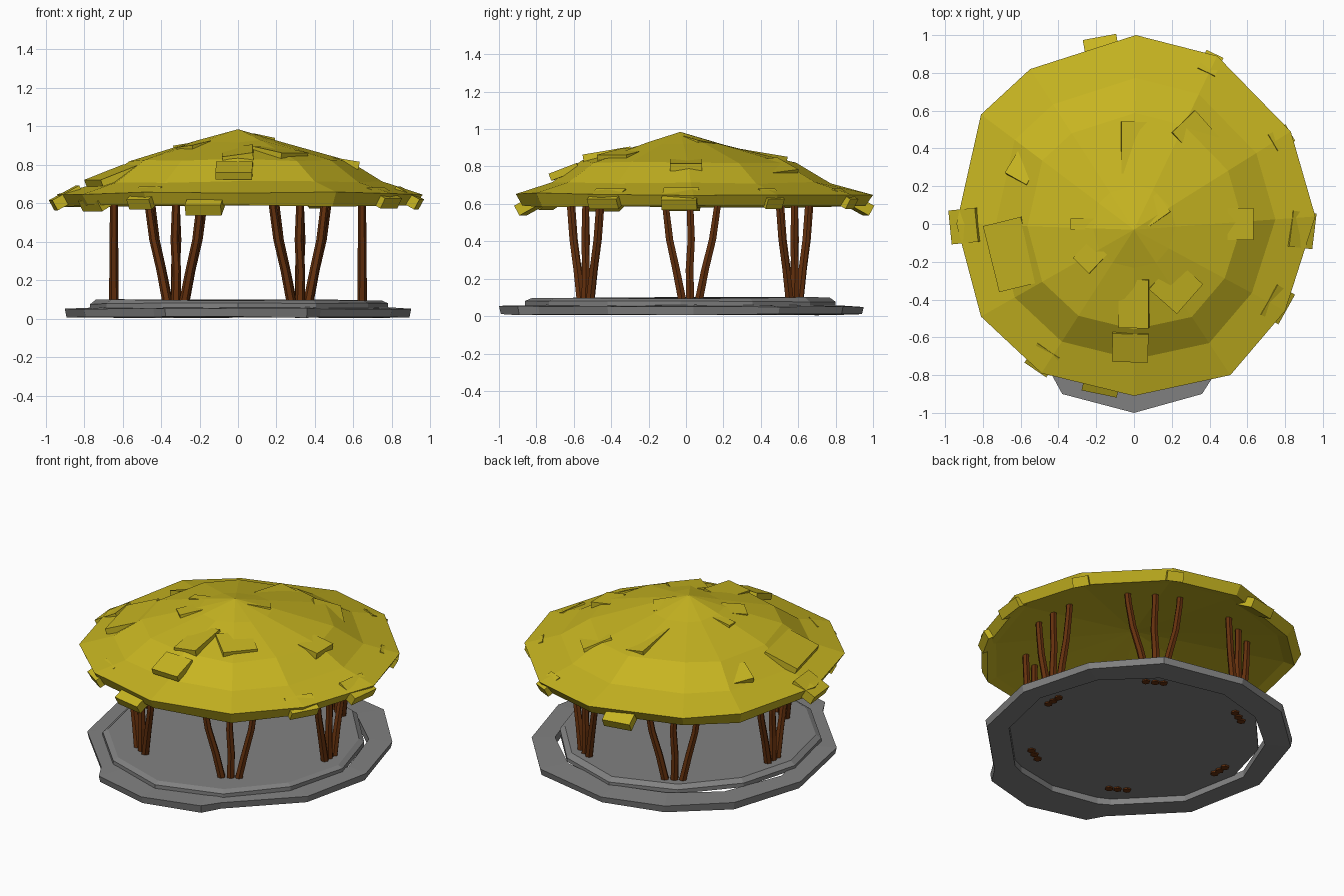
import bpy, bmesh, math, random
from mathutils import Vector, Matrix

if "Cube" in bpy.data.objects:
    bpy.data.objects.remove(bpy.data.objects["Cube"])

random.seed(4)


def material(name, rgb):
    m = bpy.data.materials.new(name)
    m.diffuse_color = (*rgb, 1)
    m.use_nodes = True
    m.node_tree.nodes["Principled BSDF"].inputs["Base Color"].default_value = m.diffuse_color
    return m


thatch = material("thatch", (0.57, 0.46, 0.015))
wood = material("wood", (0.13, 0.03, 0.004))
stone = material("stone", (0.22, 0.22, 0.22))


def finish(name, bm, mat):
    bmesh.ops.recalc_face_normals(bm, faces=bm.faces)
    me = bpy.data.meshes.new(name)
    bm.to_mesh(me)
    bm.free()
    ob = bpy.data.objects.new(name, me)
    bpy.context.collection.objects.link(ob)
    me.materials.append(mat)
    return ob


def loft(bm, rings, start=None, end=None, loop=False):
    """Skin a stack of equal rings; close the ends with points, flat caps or onto each other."""
    vs = [[bm.verts.new(p) for p in r] for r in rings]
    n = len(vs[0])
    for a, b in zip(vs, vs[1:] + ([vs[0]] if loop else [])):
        for i in range(n):
            bm.faces.new((a[i], a[(i + 1) % n], b[(i + 1) % n], b[i]))
    if loop:
        return
    for ring, tip in ((vs[0], start), (vs[-1], end)):
        if tip is None:
            bm.faces.new(ring)
        else:
            t = bm.verts.new(tip)
            for i in range(n):
                bm.faces.new((ring[i], ring[(i + 1) % n], t))


def outline(points, scale, z, cy=0.0, jitter=0.004):
    """An irregular outline scaled about (0, cy)."""
    return [(x * scale, cy + (y - cy) * scale, z + random.uniform(-jitter, jitter))
            for x, y in points]


# Two-tier stone floor: an irregular ring with a slab set into it
ring_edge = [(.90, .04), (.77, .50), (.47, .84), (-.05, .95), (-.44, .85), (-.75, .57), (-.90, .1),
             (-.80, -.42), (-.44, -.79), (-.38, -.9), (0, -1), (.36, -.9), (.43, -.79), (.80, -.42)]
hole = [(.77 * p.x, .77 * p.y + .015) for p in (Vector(q).normalized() for q in ring_edge)]
bm = bmesh.new()
loft(bm, [outline(hole, 1, 0.008), outline(ring_edge, 0.99, 0.008),
          outline(ring_edge, 1, 0.052), outline(hole, 1, 0.06)], loop=True)
finish("floor_lower_ring", bm, stone)

radii = [.78, .77, .80, .83, .79, .77, .77, .79, .80, .83, .81, .78]
slab_edge = [(r * math.cos(i * math.pi / 6), r * math.sin(i * math.pi / 6) - 0.03)
             for i, r in enumerate(radii)]
bm = bmesh.new()
loft(bm, [outline(slab_edge, s, z, -0.03) for s, z in ((1, 0.05), (1, 0.078), (0.96, 0.098))])
finish("floor_upper_slab", bm, stone)

# Posts: six clusters of three bent poles that fan out sideways
poles = [[-0.045, -0.045, -0.075, -0.11, -0.13, -0.135],
         [0.0, 0.0, -0.003, 0.006, 0.0, 0.0],
         [0.05, 0.05, 0.08, 0.12, 0.145, 0.15]]
heights = [0.04, 0.1, 0.25, 0.41, 0.58, 0.66]
for k in range(6):
    bm = bmesh.new()
    a = math.radians(60 * k)
    out = Vector((math.cos(a), math.sin(a), 0))
    side = Vector((-out.y, out.x, 0)) * (1 if out.x > 0.9 else -1)
    spread = 1.0 if abs(out.x) > 0.9 else 1.12
    for pole in poles:
        rings = []
        for t, z in zip(pole, heights):
            c = out * 0.645 + side * t * spread + Vector((0, 0.022, z))
            r = 0.026 - 0.009 * z
            rings.append([c + Vector((r * math.cos(j * math.pi / 3), r * math.sin(j * math.pi / 3), 0))
                          for j in range(6)])
        loft(bm, rings)
    finish("post_cluster_%d" % (k + 1), bm, wood)

# Roof: twelve-sided eave outline shrunk towards the peak, hollow below
eave = [(.96, .04), (.83, .49), (.44, .89), (.01, 1.0), (-.55, .82), (-.81, .58),
        (-.94, 0), (-.81, -.49), (-.49, -.79), (0, -.91), (.51, -.80), (.80, -.46)]
peak = Vector((0, -0.03, 0.985))
levels = [(0.23, 0.922), (0.6, 0.825), (0.78, 0.71), (1.0, 0.652), (0.96, 0.585), (0.9, 0.60)]
bm = bmesh.new()
loft(bm, [outline(eave, s, z, peak.y, 0.007) for s, z in levels], start=peak, end=(0, 0, 0.77))
finish("roof", bm, thatch)


# Loose thatch tiles sunk into the roof
def roof_height(x, y):
    s = math.hypot(x, y + 0.03) / 0.95
    pts = [(0, 0.985)] + levels[:4]
    for (s0, z0), (s1, z1) in zip(pts, pts[1:]):
        if s <= s1:
            return z0 + (z1 - z0) * (s - s0) / (s1 - s0), math.atan2(z0 - z1, (s1 - s0) * 0.95)
    return 0.65, 0.3


def tile(name, x, y, width, length, thick, turn=0, z=None, pitch=None, roll=0):
    h, slope = roof_height(x, y)
    z = h - 0.02 if z is None else z
    pitch = slope * 0.62 if pitch is None else pitch
    bm = bmesh.new()
    mat = (Matrix.Translation((x, y, z))
           @ Matrix.Rotation(math.atan2(y, x) + math.radians(turn), 4, 'Z')
           @ Matrix.Rotation(pitch, 4, 'Y')
           @ Matrix.Rotation(math.radians(roll), 4, 'X')
           @ Matrix.Diagonal((length, width, thick, 1)))
    bmesh.ops.create_cube(bm, size=1, matrix=mat)
    finish(name, bm, thatch)


# x, y, width, length, turn, roll
upper = [(-.57, .32, .20, .14, 0, 6), (-.24, .0, .06, .19, 0, 0), (.32, .47, .19, .18, -12, 6),
         (.56, .0, .17, .14, 0, 0), (.10, .07, .12, .14, 0, -8), (-.23, -.17, .12, .14, 10, 6),
         (.22, -.33, .21, .20, 15, 0), (-.02, -.65, .19, .16, 0, 0), (-.65, -.16, .36, .22, 0, 0),
         (0, .40, .14, .28, 0, 10), (0, -.42, .16, .26, 0, 8)]
for i, (x, y, w, l, t, r) in enumerate(upper):
    tile("roof_tile_%d" % (i + 1), x, y, w, l, 0.04, t, roll=r)

rim = [(-.89, -.01, .18, .16, 5), (.88, -.03, .19, .14, -5), (-.17, .92, .18, .13, 0),
       (-.17, -.83, .19, .13, 0), (.40, .84, .10, .12, 0), (.75, -.42, .18, .12, 0),
       (-.70, -.41, .20, .18, 0), (.77, .45, .10, .12, 0), (-.48, -.71, .14, .14, 0)]
for i, (x, y, w, l, t) in enumerate(rim):
    low = 0.595 if abs(x + .17) < 0.01 else 0.628
    tile("eave_tile_%d" % (i + 1), x, y, w, l, 0.06, t, low, 0.5)
